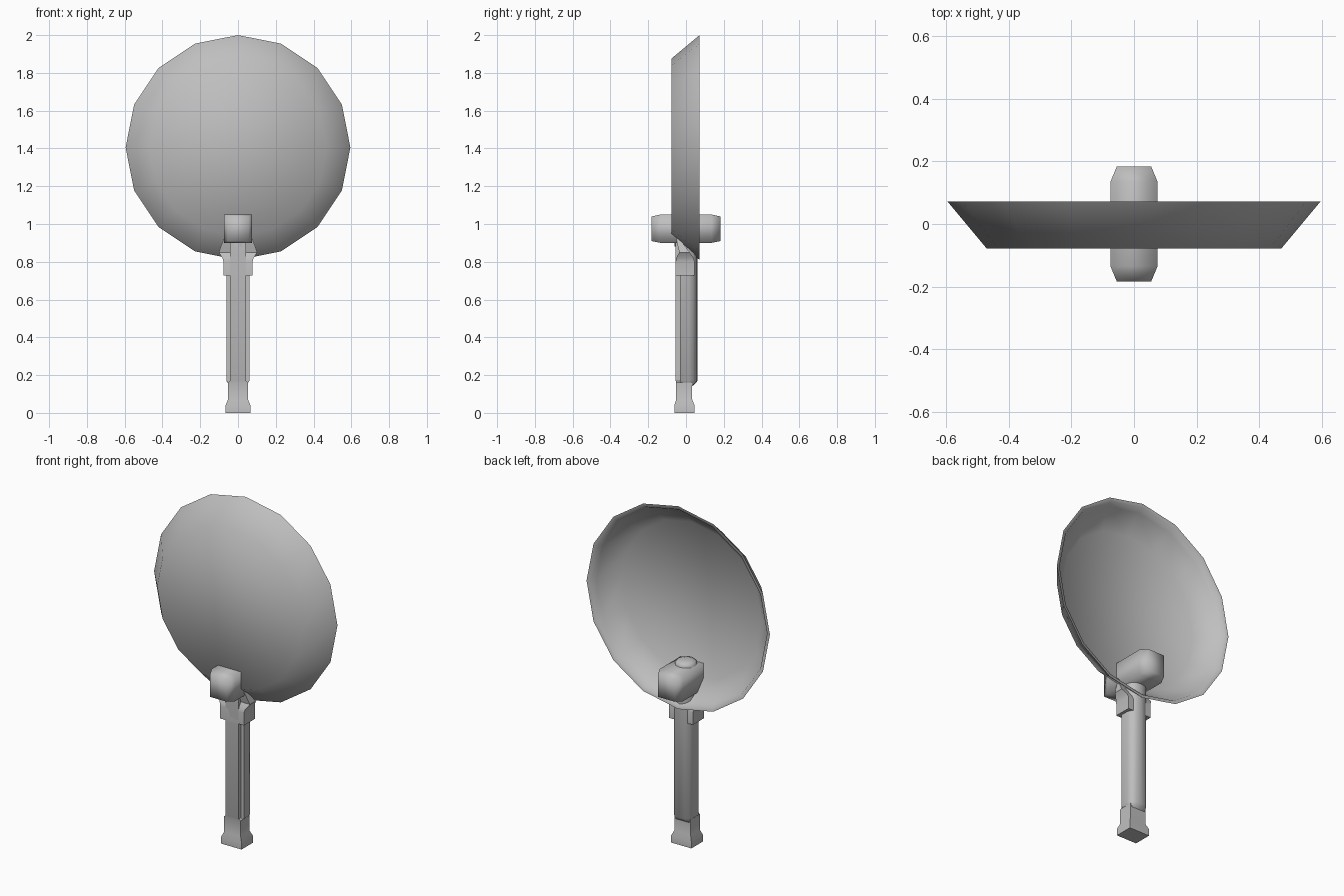
import bpy, bmesh, math

old = bpy.data.objects.get("Cube")
if old:
    bpy.data.objects.remove(old, do_unlink=True)

grey = bpy.data.materials.new("plain_grey")
grey.use_nodes = True
GREY = (0.52, 0.52, 0.52, 1)
grey.diffuse_color = GREY
grey.node_tree.nodes["Principled BSDF"].inputs["Base Color"].default_value = GREY


def loft(name, rings, angle):
    """Skin a list of equal-length point rings, cap both ends, shade by angle."""
    bm = bmesh.new()
    loops = [[bm.verts.new(p) for p in ring] for ring in rings]
    n = len(loops[0])
    for a, b in zip(loops, loops[1:]):
        for i in range(n):
            j = (i + 1) % n
            bm.faces.new((a[i], a[j], b[j], b[i]))
    bm.faces.new(loops[0][::-1])
    bm.faces.new(loops[-1])
    bmesh.ops.recalc_face_normals(bm, faces=bm.faces)
    mesh = bpy.data.meshes.new(name)
    bm.to_mesh(mesh)
    bm.free()
    mesh.materials.append(grey)
    obj = bpy.data.objects.new(name, mesh)
    bpy.context.collection.objects.link(obj)
    bpy.ops.object.select_all(action='DESELECT')
    obj.select_set(True)
    bpy.context.view_layer.objects.active = obj
    bpy.ops.object.shade_smooth_by_angle(angle=math.radians(angle))
    return obj


def circle(r, y, n=16, cz=1.405):
    return [(r * math.cos(2 * math.pi * i / n), y, cz + r * math.sin(2 * math.pi * i / n))
            for i in range(n)]


def flat_rect(x, y0, y1, z):
    return [(-x, y0, z), (x, y0, z), (x, y1, z), (-x, y1, z)]


def upright_rect(x, z0, z1, y):
    return [(-x, y, z0), (x, y, z0), (x, y, z1), (-x, y, z1)]


# Dish: flat base, flared wall, stepped inner lip and shallow hollow
dish_profile = [(0.47, -0.078), (0.595, 0.072), (0.574, 0.068), (0.557, 0.035), (0.455, -0.055)]
loft("dish", [circle(r, y) for r, y in dish_profile], 65)

# Bracket block running through the dish, chamfered at both ends
block = [(0.055, 0.91, 1.04, -0.183), (0.075, 0.9, 1.05, -0.135),
         (0.075, 0.9, 1.05, 0.135), (0.055, 0.91, 1.04, 0.183)]
loft("bracket_block", [upright_rect(*s) for s in block], 95)

# Square core post with a wider foot
post = [(0.066, -0.062, 0.045, 0), (0.066, -0.062, 0.045, 0.04), (0.053, -0.052, 0.033, 0.07),
        (0.053, -0.052, 0.033, 0.16), (0.042, -0.055, 0.033, 0.17), (0.042, -0.055, 0.03, 0.9)]
loft("core_post", [flat_rect(*s) for s in post], 30)

# Sleeve around the post, rounded at the back, ending in a low cap above the block
half = [(0.06, -0.032), (0.06, 0.015), (0.05, 0.04), (0.03, 0.055), (0.0, 0.06)]
section = half + [(-x, y) for x, y in half[-2::-1]]
sleeve = [[(x * 0.88, min(y, 0.035), 0.142 if y > 0.03 else 0.16) for x, y in section],
          [(x, y, 0.168) for x, y in section],
          [(x, y, 0.9) for x, y in section]]
loft("sleeve", sleeve, 45)

# Round pin through the block with a domed top
pin = [(0.06, 0.88), (0.06, 1.058), (0.048, 1.07), (0.025, 1.076)]
loft("pin", [[(r * math.cos(a * math.pi / 6), r * math.sin(a * math.pi / 6), z)
              for a in range(12)] for r, z in pin], 50)

# Collar joining the post to the dish, with flared wings
collar = [(0.077, -0.055, 0.046, 0.728), (0.077, -0.055, 0.046, 0.80), (0.082, -0.052, 0.04, 0.82),
          (0.102, -0.035, 0.02, 0.85), (0.088, -0.045, -0.01, 0.89), (0.068, -0.054, -0.05, 0.94)]
loft("collar", [flat_rect(*s) for s in collar], 35)
